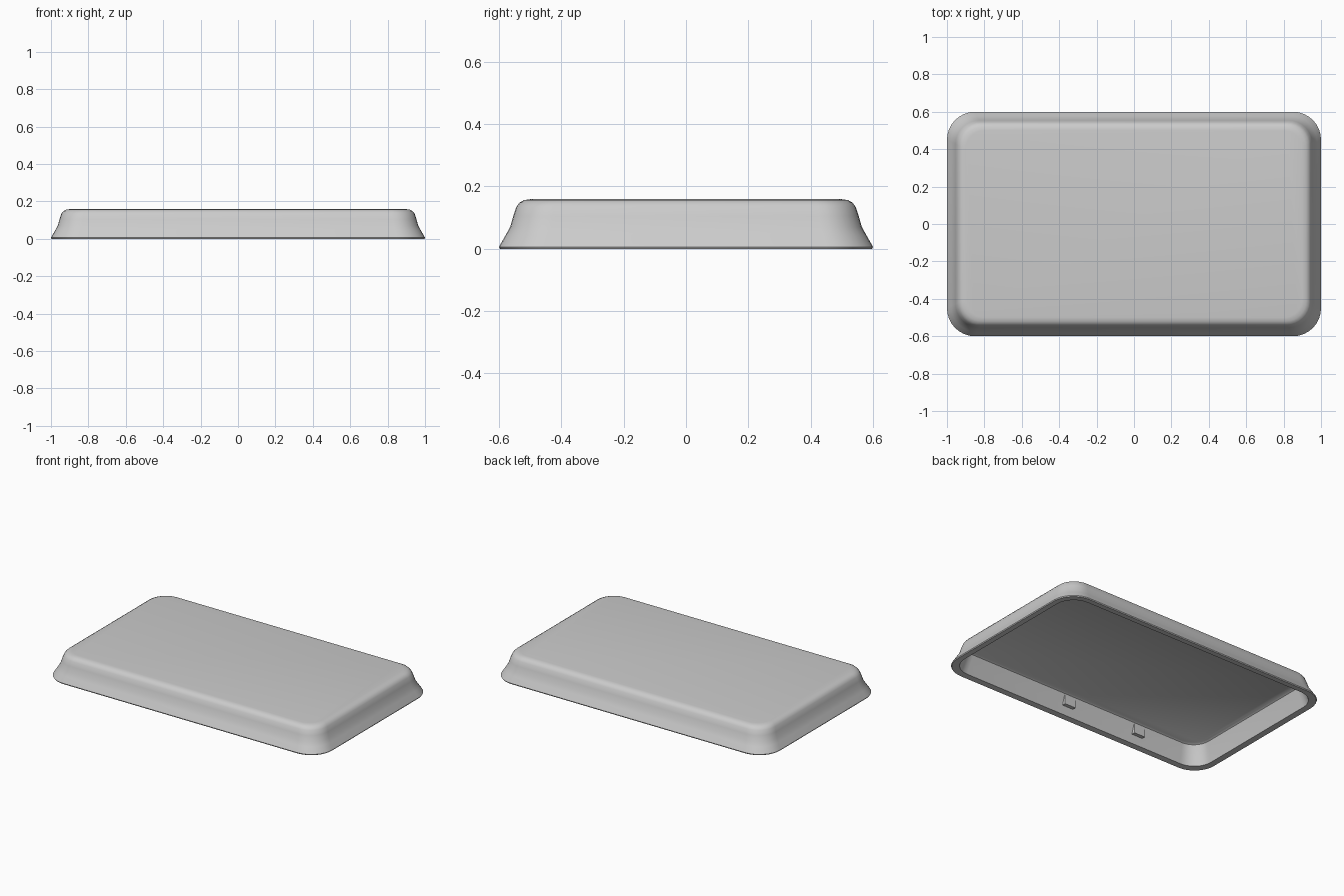
import bpy, bmesh, math

if "Cube" in bpy.data.objects:
    bpy.data.objects.remove(bpy.data.objects["Cube"])

HALF_X, HALF_Y, CORNER, SEGS = 1.0, 0.6, 0.15, 8


def ring(bm, inset, z):
    """Rounded rectangle of vertices, pulled in from the outer footprint."""
    r = CORNER - 0.5 * inset
    verts = []
    for q, (sx, sy) in enumerate([(1, 1), (-1, 1), (-1, -1), (1, -1)]):
        cx, cy = sx * (HALF_X - inset - r), sy * (HALF_Y - inset - r)
        for i in range(SEGS + 1):
            a = (q + i / SEGS) * math.pi / 2
            verts.append(bm.verts.new((cx + r * math.cos(a), cy + r * math.sin(a), z)))
    return verts


def finish(name, bm, angle):
    bmesh.ops.recalc_face_normals(bm, faces=bm.faces)
    mesh = bpy.data.meshes.new(name)
    bm.to_mesh(mesh)
    bm.free()
    obj = bpy.data.objects.new(name, mesh)
    bpy.context.collection.objects.link(obj)
    bpy.ops.object.select_all(action='DESELECT')
    obj.select_set(True)
    bpy.context.view_layer.objects.active = obj
    bpy.ops.object.shade_smooth_by_angle(angle=math.radians(angle))
    return obj


# Hollow lid shell: (inset, z) from the inner ceiling, round the rim, to the top
profile = [
    (0.09, 0.133), (0.078, 0.125), (0.07, 0.10), (0.058, 0.06), (0.042, 0.003),
    (0.003, 0.0), (0.0, 0.006), (0.006, 0.017), (0.022, 0.045), (0.036, 0.07),
    (0.046, 0.105), (0.056, 0.135), (0.066, 0.148), (0.08, 0.156), (0.10, 0.159),
]
bm = bmesh.new()
rings = [ring(bm, inset, z) for inset, z in profile]
for a, b in zip(rings, rings[1:]):
    for i in range(len(a)):
        j = (i + 1) % len(a)
        bm.faces.new((a[i], a[j], b[j], b[i]))
bm.faces.new(rings[0])
bm.faces.new(rings[-1])
finish("lid_shell", bm, 35)

# Two small clips on the inside of the front wall
for n, x in enumerate((0.06, -0.48)):
    bm = bmesh.new()
    bmesh.ops.create_cube(bm, size=1)
    for v in bm.verts:
        v.co = (x + v.co.x * 0.08, -0.535 + v.co.y * 0.03, 0.085 + v.co.z * 0.06)
    finish(f"inner_clip_{n + 1}", bm, 30)
